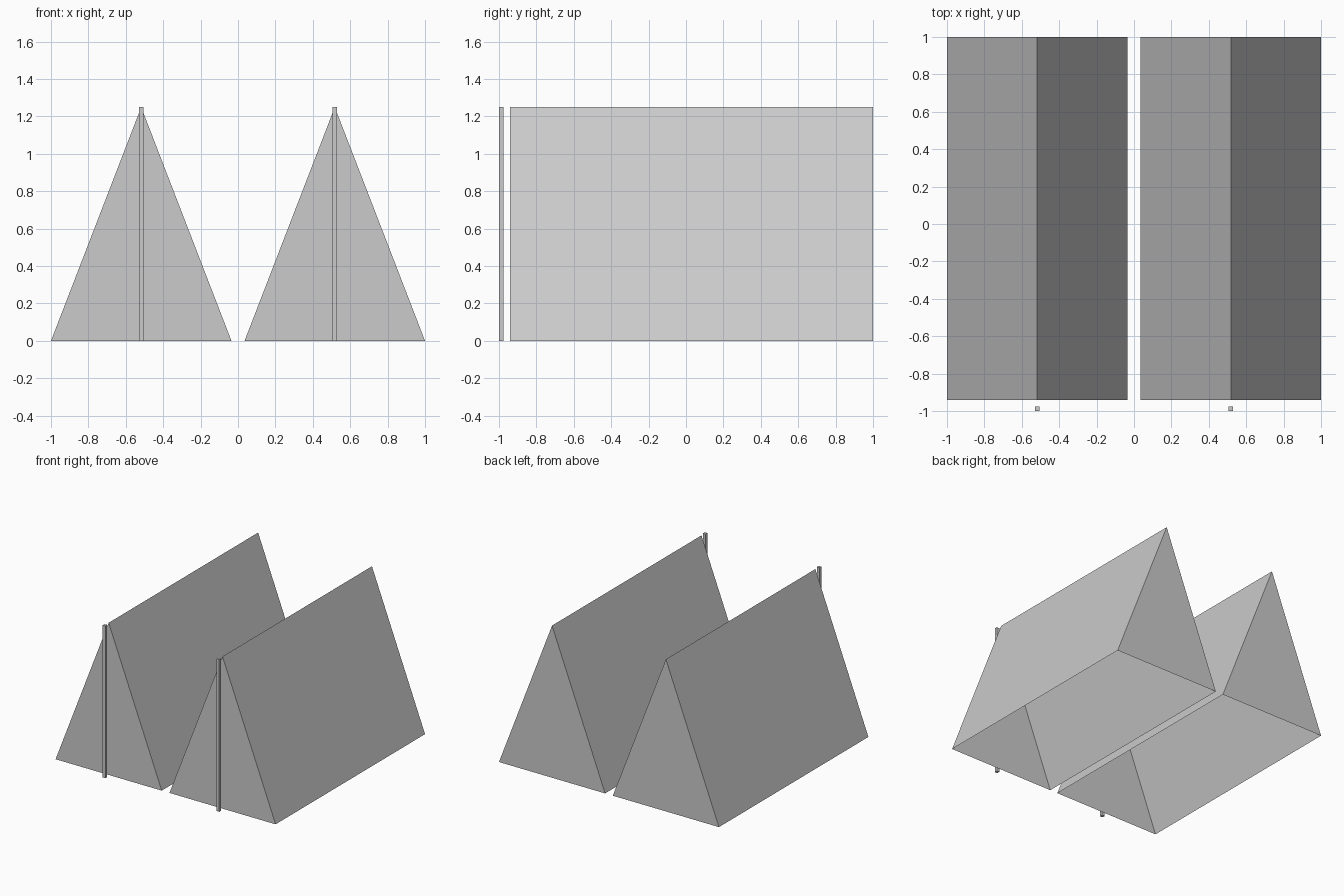
import bpy

if "Cube" in bpy.data.objects:
    bpy.data.objects.remove(bpy.data.objects["Cube"])

grey = bpy.data.materials.new("light_grey")
grey.diffuse_color = (0.6, 0.6, 0.6, 1)
grey.use_nodes = True
grey.node_tree.nodes["Principled BSDF"].inputs["Base Color"].default_value = grey.diffuse_color

HEIGHT = 1.25
HALF_WIDTH = 0.4825
FRONT, BACK = -0.94, 1.0
POLE = 0.024


def add_mesh(name, verts, faces):
    mesh = bpy.data.meshes.new(name)
    mesh.from_pydata(verts, [], faces)
    mesh.materials.append(grey)
    obj = bpy.data.objects.new(name, mesh)
    bpy.context.collection.objects.link(obj)


def tent(name, x):
    # canvas shell: two slopes and two end walls, open underneath
    profile = [(x - HALF_WIDTH, 0), (x + HALF_WIDTH, 0), (x, HEIGHT)]
    verts = [(px, y, pz) for y in (FRONT, BACK) for px, pz in profile]
    add_mesh(name, verts, [(0, 1, 2), (3, 5, 4), (1, 4, 5, 2), (0, 2, 5, 3)])


def pole(name, x):
    # square upright standing just ahead of the front wall
    h = POLE / 2
    y = -1 + h
    ring = [(-h, -h), (h, -h), (h, h), (-h, h)]
    verts = [(x + a, y + b, z) for z in (0, HEIGHT) for a, b in ring]
    sides = [(i, (i + 1) % 4, (i + 1) % 4 + 4, i + 4) for i in range(4)]
    add_mesh(name, verts, sides + [(3, 2, 1, 0), (4, 5, 6, 7)])


for side, x in (("left", -0.5175), ("right", 0.5175)):
    tent(side + "_tent", x)
    pole(side + "_pole", x)
